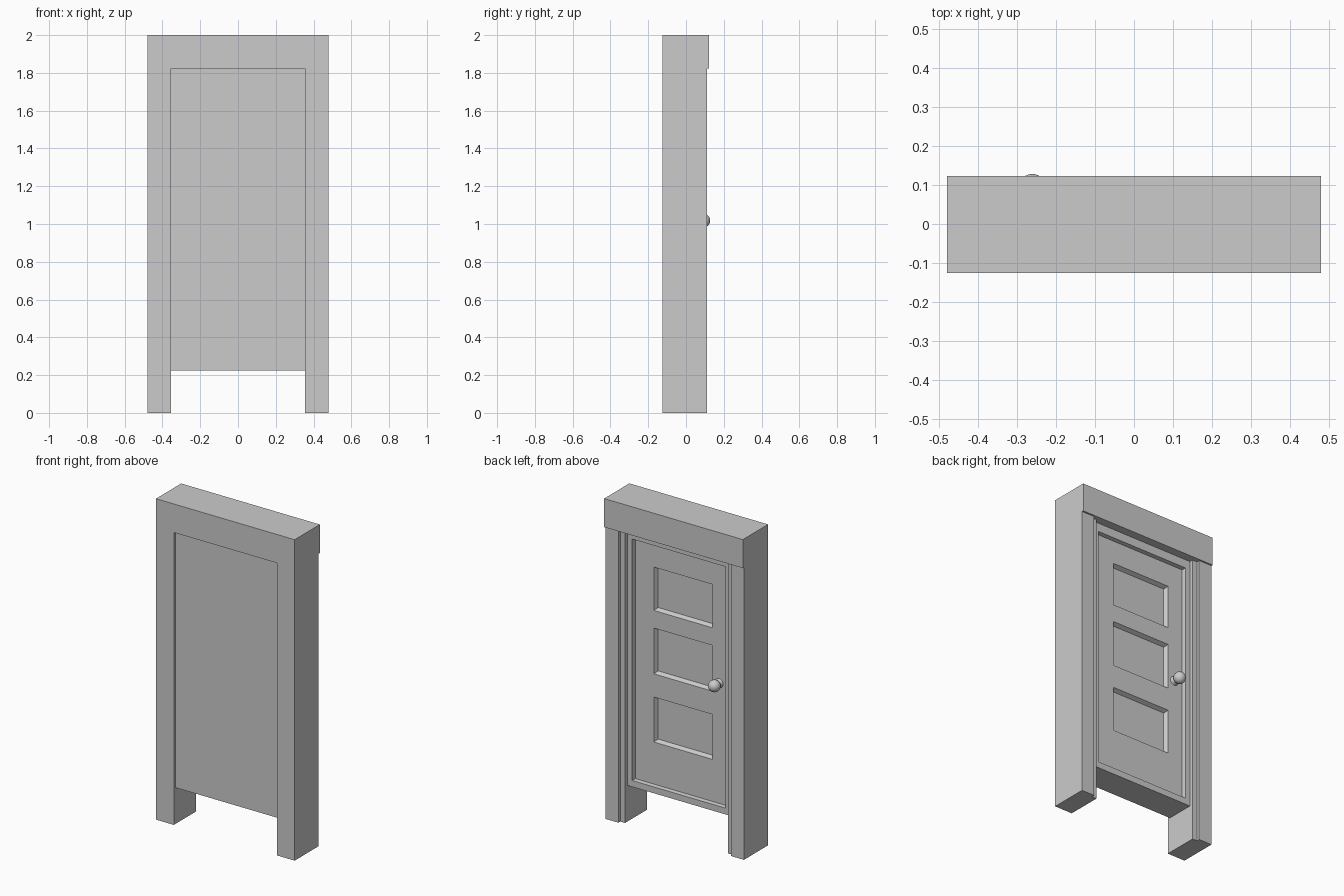
import bpy, bmesh, math
from mathutils import Matrix

if "Cube" in bpy.data.objects:
    bpy.data.objects.remove(bpy.data.objects["Cube"])


def make(name, bm):
    bmesh.ops.recalc_face_normals(bm, faces=bm.faces)
    me = bpy.data.meshes.new(name)
    bm.to_mesh(me)
    bm.free()
    ob = bpy.data.objects.new(name, me)
    bpy.context.collection.objects.link(ob)
    return ob


def frustum(name, x0, x1, y0, y1, z0, z1, taper=0.0):
    """Box between y0 and y1, widened by taper at the y1 end."""
    bm = bmesh.new()
    rings = []
    for y, t in ((y0, 0.0), (y1, taper)):
        rings.append([bm.verts.new(c) for c in (
            (x0 - t, y, z0 - t), (x1 + t, y, z0 - t),
            (x1 + t, y, z1 + t), (x0 - t, y, z1 + t))])
    a, b = rings
    bm.faces.new(a)
    bm.faces.new(b)
    for i in range(4):
        j = (i + 1) % 4
        bm.faces.new((a[i], a[j], b[j], b[i]))
    return make(name, bm)


def carve(target, cutter):
    cutter.hide_render = True
    m = target.modifiers.new("carve", 'BOOLEAN')
    m.operation = 'DIFFERENCE'
    m.solver = 'EXACT'
    m.object = cutter
    bpy.context.view_layer.objects.active = target
    bpy.ops.object.modifier_apply(modifier=m.name)
    bpy.data.objects.remove(cutter, do_unlink=True)


# Lintel across the top
frustum("lintel", -0.478, 0.478, -0.125, 0.123, 1.822, 2.0)

# Side posts: stepped profile, mirrored left and right
profile = [(0.355, -0.125), (0.478, -0.125), (0.478, 0.112),
           (0.388, 0.112), (0.388, 0.093), (0.355, 0.093)]
for side, s in (("left", -1), ("right", 1)):
    bm = bmesh.new()
    f = bm.faces.new([bm.verts.new((s * x, y, 0)) for x, y in profile])
    r = bmesh.ops.extrude_face_region(bm, geom=[f])
    bmesh.ops.translate(bm, vec=(0, 0, 1.822),
                        verts=[v for v in r["geom"] if isinstance(v, bmesh.types.BMVert)])
    make(side + "_post", bm)

# Door slab with a raised rim and three sunken panels on the back
door = frustum("door", -0.355, 0.355, -0.107, 0.07, 0.225, 1.822)
carve(door, frustum("rim_cutter", -0.318, 0.318, 0.045, 0.10, 0.268, 1.765, 0.008))
for z0, z1 in ((0.53, 0.81), (0.955, 1.24), (1.35, 1.62)):
    e = 0.012
    carve(door, frustum("panel_cutter", -0.215 + e, 0.19 - e, 0.02, 0.07,
                        z0 + e, z1 - e, 2 * e))

# Door knob: stem and ball
bm = bmesh.new()
bmesh.ops.create_cone(bm, cap_ends=True, segments=24, radius1=0.03, radius2=0.016,
                      depth=0.04,
                      matrix=Matrix.Translation((-0.26, 0.06, 1.018))
                      @ Matrix.Rotation(-math.pi / 2, 4, 'X'))
bmesh.ops.create_uvsphere(bm, u_segments=24, v_segments=16, radius=0.036,
                          matrix=Matrix.Translation((-0.26, 0.092, 1.018)))
knob = make("door_knob", bm)
bpy.ops.object.select_all(action='DESELECT')
knob.select_set(True)
bpy.context.view_layer.objects.active = knob
bpy.ops.object.shade_smooth_by_angle()
